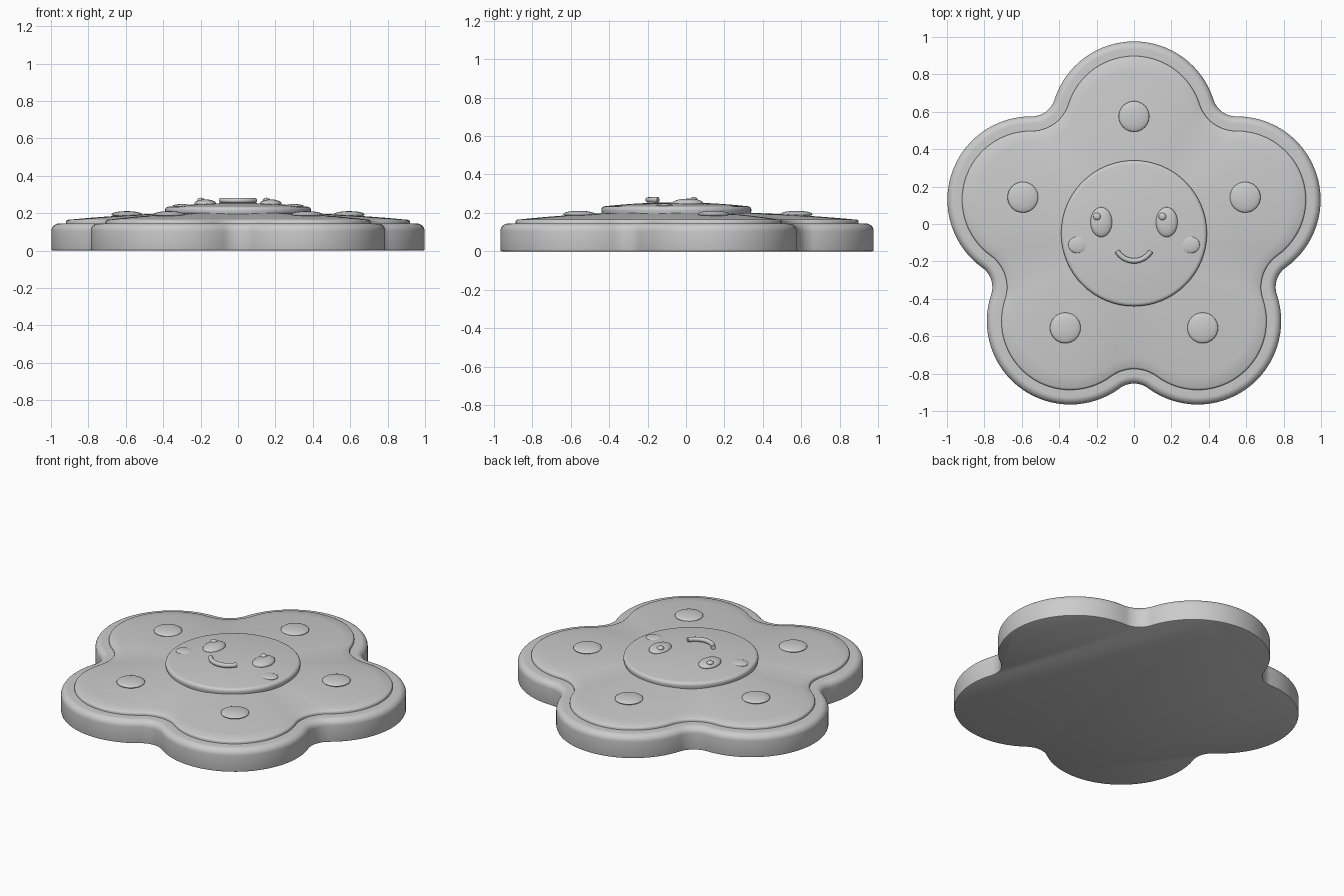
import bpy, bmesh
from math import sin, cos, radians, pi, hypot, atan2, sqrt

cube = bpy.data.objects.get("Cube")
if cube:
    bpy.data.objects.remove(cube, do_unlink=True)

# Single soft grey
grey = bpy.data.materials.new("plain_grey")
grey.use_nodes = True
color = (0.6, 0.6, 0.6, 1)
grey.diffuse_color = color
grey.node_tree.nodes["Principled BSDF"].inputs["Base Color"].default_value = color

CY = -0.05                      # centre of the flower
PETAL_D, PETAL_R = 0.58, 0.446  # petal circle distance and radius
NOTCH_D, NOTCH_R = 0.932, 0.129  # rounded notch between petals
STEP = radians(72)


def finish(obj, angle=35):
    obj.data.materials.clear()
    obj.data.materials.append(grey)
    bpy.ops.object.select_all(action='DESELECT')
    obj.select_set(True)
    bpy.context.view_layer.objects.active = obj
    bpy.ops.object.shade_smooth_by_angle(angle=radians(angle))
    return obj


def loft(name, rings):
    """Skin a stack of equal rings and cap both ends."""
    bm = bmesh.new()
    rows = [[bm.verts.new(p) for p in ring] for ring in rings]
    n = len(rows[0])
    for a, b in zip(rows, rows[1:]):
        for i in range(n):
            j = (i + 1) % n
            bm.faces.new((a[i], a[j], b[j], b[i]))
    bm.faces.new(rows[0][::-1])
    bm.faces.new(rows[-1])
    mesh = bpy.data.meshes.new(name)
    bm.to_mesh(mesh)
    bm.free()
    obj = bpy.data.objects.new(name, mesh)
    bpy.context.collection.objects.link(obj)
    return finish(obj)


def flower_ring(inset, z, scale=1):
    """Five petal arcs joined by tangent notch arcs, inset inwards."""
    nx, ny = NOTCH_D * cos(STEP / 2), NOTCH_D * sin(STEP / 2)
    half = atan2(ny, nx - PETAL_D)
    pts = []
    for k in range(5):
        turn = pi / 2 + k * STEP
        arc = []
        for i in range(33):
            a = half * (i / 16 - 1)
            r = PETAL_R - inset
            arc.append((PETAL_D + r * cos(a), r * sin(a)))
        start, end = half + pi, STEP + pi - half
        for i in range(1, 12):
            a = start + (end - start) * i / 12
            r = NOTCH_R + inset
            arc.append((nx + r * cos(a), ny + r * sin(a)))
        for x, y in arc:
            pts.append((scale * (x * cos(turn) - y * sin(turn)),
                        CY + scale * (x * sin(turn) + y * cos(turn)), z))
    return pts


def round_ring(r, z, n=64):
    return [(r * cos(2 * pi * i / n), CY + r * sin(2 * pi * i / n), z) for i in range(n)]


def button(name, x, y, z, rx, ry, rz):
    """Flattened ellipsoid lying on the surface."""
    bpy.ops.mesh.primitive_uv_sphere_add(segments=32, ring_count=16, radius=1, location=(x, y, z))
    obj = bpy.context.object
    obj.name = name
    obj.scale = (rx, ry, rz)
    bpy.ops.object.transform_apply(location=False, rotation=False, scale=True)
    return finish(obj, 60)


# Flower base with a rounded upper rim
base = [flower_ring(0.008, 0), flower_ring(0.002, 0.003), flower_ring(0, 0.01)]
for i in range(9):
    a = pi / 2 * i / 8
    base.append(flower_ring(0.04 * (1 - cos(a)), 0.105 + 0.04 * sin(a)))
base.append(flower_ring(0.1, 0.145))
loft("flower_base", base)

# Gently domed top plate
plate = [flower_ring(0.078, 0.14), flower_ring(0.078, 0.155),
         flower_ring(0.081, 0.161), flower_ring(0.088, 0.165)]
for i in range(1, 13):
    s = 1 - i / 13
    plate.append(flower_ring(0.088, 0.165 + 0.043 * (1 - s * s), s))
loft("domed_plate", plate)

# Round face disc
disc = [round_ring(0.385, 0.19), round_ring(0.39, 0.21)]
for i in range(7):
    a = pi / 2 * i / 6
    disc.append(round_ring(0.37 + 0.02 * cos(a), 0.217 + 0.018 * sin(a)))
for i in range(1, 10):
    s = 1 - i / 10
    disc.append(round_ring(0.37 * s, 0.235 + 0.02 * (1 - s * s)))
loft("face_disc", disc)

# One dot on each petal
for k in range(5):
    a = pi / 2 + k * STEP
    button(f"petal_dot_{k + 1}", 0.625 * cos(a), CY + 0.625 * sin(a), 0.194, 0.082, 0.082, 0.017)

# Eyes, highlights and cheeks
for side, sx in (("left", 1), ("right", -1)):
    button(f"{side}_eye", sx * 0.175, 0.01, 0.252, 0.058, 0.08, 0.022)
    button(f"{side}_eye_highlight", sx * 0.175 - 0.023, 0.04, 0.27, 0.02, 0.02, 0.013)
    button(f"{side}_cheek", sx * 0.3, -0.112, 0.238, 0.052, 0.045, 0.011)

# Smiling mouth
curve = bpy.data.curves.new("mouth", 'CURVE')
curve.dimensions = '3D'
curve.bevel_depth = 0.014
curve.bevel_resolution = 4
curve.use_fill_caps = True
spline = curve.splines.new('POLY')
spline.points.add(24)
for i, p in enumerate(spline.points):
    a = radians(-150 + 5 * i)
    p.co = (0.104 * cos(a), -0.093 + 0.104 * sin(a), 0.268, 1)
mouth = bpy.data.objects.new("mouth", curve)
bpy.context.collection.objects.link(mouth)
bpy.ops.object.select_all(action='DESELECT')
mouth.select_set(True)
bpy.context.view_layer.objects.active = mouth
bpy.ops.object.convert(target='MESH')
finish(bpy.context.object)
